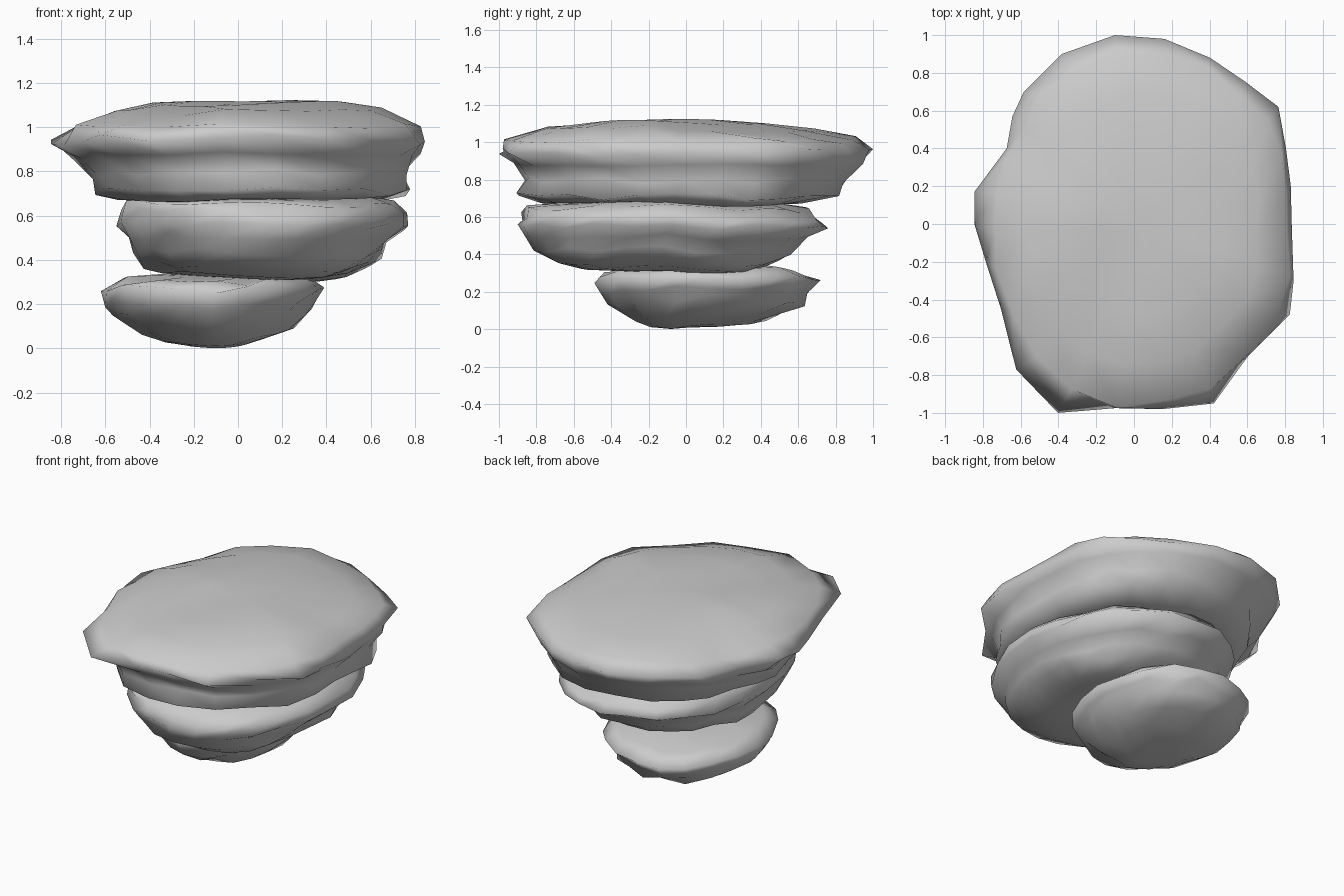
import bpy, bmesh, math, random
from mathutils import Vector, noise

if "Cube" in bpy.data.objects:
    bpy.data.objects.remove(bpy.data.objects["Cube"])

# Outline of the top stone; every outline is stretched to the bounds of each level
TOP = [(-.1, 1), (.16, .98), (.4, .88), (.59, .75), (.76, .62), (.8, .4), (.825, .2), (.83, 0),
       (.84, -.3), (.82, -.48), (.6, -.7), (.42, -.95), (.15, -.98), (-.1, -.975), (-.4, -1),
       (-.62, -.77), (-.7, -.45), (-.78, -.2), (-.84, 0), (-.84, .17), (-.67, .4),
       (-.64, .57), (-.58, .7), (-.38, .9)]


def oval(n, power):
    pts = []
    for i in range(n):
        a = 2 * math.pi * i / n
        c, s = math.cos(a), math.sin(a)
        pts.append((math.copysign(abs(c) ** power, c), math.copysign(abs(s) ** power, s)))
    return pts


def unit(outline):
    mx = max(abs(p[0]) for p in outline)
    my = max(abs(p[1]) for p in outline)
    return [Vector((x / mx, y / my)) for x, y in outline]


def rock(name, outline, levels, rough, widest, seed):
    """Loft the outline through levels of (z, xmin, xmax, ymin, ymax); close both ends."""
    rnd = random.Random(seed)
    sharp = unit(outline)
    n = len(outline)
    # softer outline for every level but the widest
    soft = sharp
    for _ in range(2):
        soft = [(soft[i - 1] + soft[i] * 2 + soft[(i + 1) % n]) / 4 for i in range(n)]
    soft = unit(soft)
    bm = bmesh.new()
    rings = []
    last = len(levels) - 1
    for k, (z, x0, x1, y0, y1) in enumerate(levels):
        ring = []
        for p in (sharp if k == widest else soft):
            amount = 0 if k in (0, last, widest) else rough
            f = 1 + rnd.uniform(-amount, amount)
            px = (x0 + x1) / 2 + p.x * f * (x1 - x0) / 2
            py = (y0 + y1) / 2 + p.y * f * (y1 - y0) / 2
            dz = .04 * noise.noise(Vector((px * 1.8, py * 1.8, seed)))
            if 1 < k < last - 1:
                dz += rnd.uniform(-.018, .018)
            ring.append(bm.verts.new((px, py, z + dz)))
        rings.append(ring)
    for a, b in zip(rings, rings[1:]):
        for i in range(n):
            j = (i + 1) % n
            bm.faces.new((a[i], a[j], b[j], b[i]))
    for ring in (rings[0], rings[-1]):
        mid = bm.verts.new(sum((v.co for v in ring), Vector()) / n)
        for i in range(n):
            bm.faces.new((ring[i], ring[(i + 1) % n], mid))
    bmesh.ops.recalc_face_normals(bm, faces=bm.faces)
    for f in bm.faces:
        f.smooth = True
    mesh = bpy.data.meshes.new(name)
    bm.to_mesh(mesh)
    bm.free()
    bpy.context.collection.objects.link(bpy.data.objects.new(name, mesh))


# Small bottom stone
rock("bottom_stone", oval(20, 1), [
    (.012, -.22, .04, -.08, .22),
    (.03, -.33, .12, -.18, .35),
    (.075, -.43, .24, -.27, .50),
    (.15, -.56, .32, -.40, .63),
    (.21, -.59, .35, -.44, .66),
    (.27, -.62, .39, -.49, .72),
    (.31, -.52, .33, -.42, .58),
    (.335, -.36, .18, -.26, .42),
    (.345, -.2, .05, -.1, .2)], .04, 5, 3)

# Middle stone
rock("middle_stone", oval(24, .95), [
    (.31, -.15, .35, -.34, .22),
    (.328, -.33, .50, -.55, .38),
    (.365, -.43, .61, -.70, .50),
    (.43, -.47, .65, -.82, .56),
    (.49, -.49, .68, -.84, .63),
    (.55, -.55, .77, -.90, .76),
    (.605, -.53, .75, -.88, .71),
    (.65, -.53, .69, -.87, .64),
    (.68, -.38, .58, -.68, .48),
    (.69, -.15, .35, -.4, .2)], .035, 5, 8)

# Large flat top stone
rock("top_stone", TOP, [
    (.66, -.30, .35, -.45, .35),
    (.67, -.56, .62, -.76, .63),
    (.71, -.68, .78, -.90, .85),
    (.79, -.68, .76, -.87, .88),
    (.87, -.77, .82, -.91, .96),
    (.95, -.845, .845, -1, 1),
    (1.01, -.78, .82, -.95, .91),
    (1.065, -.60, .66, -.74, .70),
    (1.10, -.40, .48, -.48, .45),
    (1.112, -.2, .25, -.22, .2)], .025, 5, 5)
